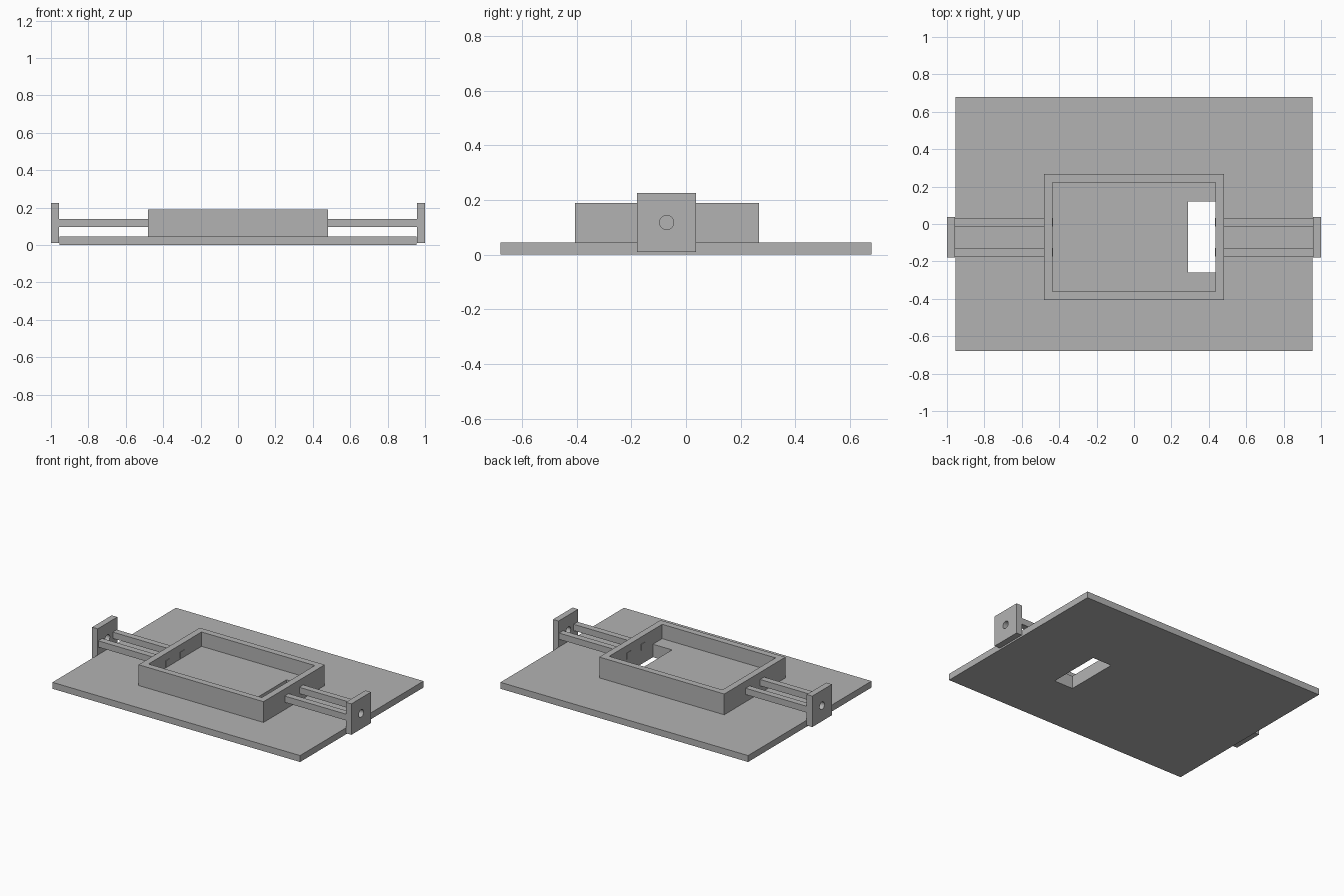
import bpy
import bmesh
from mathutils import Matrix, Vector

if "Cube" in bpy.data.objects:
    bpy.data.objects.remove(bpy.data.objects["Cube"], do_unlink=True)

GREY = (0.45, 0.45, 0.45, 1)
grey = bpy.data.materials.new("plain grey")
grey.use_nodes = True
grey.diffuse_color = GREY
grey.node_tree.nodes["Principled BSDF"].inputs["Base Color"].default_value = GREY


def finish(name, bm):
    mesh = bpy.data.meshes.new(name)
    bm.to_mesh(mesh)
    bm.free()
    mesh.materials.append(grey)
    obj = bpy.data.objects.new(name, mesh)
    bpy.context.collection.objects.link(obj)
    return obj


def box(name, low, high):
    low, high = Vector(low), Vector(high)
    bm = bmesh.new()
    place = Matrix.Translation((low + high) / 2) @ Matrix.Diagonal((*(high - low), 1))
    bmesh.ops.create_cube(bm, size=1, matrix=place)
    return finish(name, bm)


def cylinder_x(name, centre, radius, length):
    bm = bmesh.new()
    place = Matrix.Translation(centre) @ Matrix.Rotation(1.5707963, 4, "Y")
    bmesh.ops.create_cone(bm, cap_ends=True, segments=32, radius1=radius,
                          radius2=radius, depth=length, matrix=place)
    return finish(name, bm)


def cut(obj, cutter):
    mod = obj.modifiers.new("cut", "BOOLEAN")
    mod.operation = "DIFFERENCE"
    mod.solver = "EXACT"
    mod.object = cutter
    bpy.context.view_layer.objects.active = obj
    bpy.ops.object.modifier_apply(modifier=mod.name)
    bpy.data.objects.remove(cutter, do_unlink=True)


WALL = 0.045
SLOT_LOW, SLOT_HIGH = (0.29, -0.26, -0.1), (0.437, 0.12, 0.12)

# Base plate with the slot through it
base = box("base_plate", (-0.955, -0.68, 0), (0.955, 0.68, WALL))
cut(base, box("slot_cutter", SLOT_LOW, SLOT_HIGH))

# Open tray: hollow first, then the same slot through its floor
tray = box("tray", (-0.482, -0.407, WALL), (0.482, 0.267, 0.19))
cut(tray, box("cavity_cutter", (-0.437, -0.362, 2 * WALL), (0.437, 0.222, 0.3)))
cut(tray, box("slot_cutter", SLOT_LOW, SLOT_HIGH))

# Drilled end plates and pairs of square rods on both sides
AXIS_Y = -0.071
for side, sign in (("left", 1), ("right", -1)):
    inner, outer = sorted((0.957 * sign, sign))
    end = box(side + "_end_plate", (inner, AXIS_Y - 0.108, 0.01),
              (outer, AXIS_Y + 0.108, 0.226))
    cut(end, cylinder_x("hole_cutter", (sign * 0.98, AXIS_Y, 0.118), 0.026, 0.2))
    end.select_set(True)
    bpy.ops.object.shade_smooth_by_angle()
    end.select_set(False)

    near, far = sorted((0.434 * sign, 0.96 * sign))
    for label, offset in (("front", -0.08), ("back", 0.08)):
        y = AXIS_Y + offset
        box(f"{side}_{label}_rod", (near, y - 0.022, 0.096), (far, y + 0.022, 0.14))
